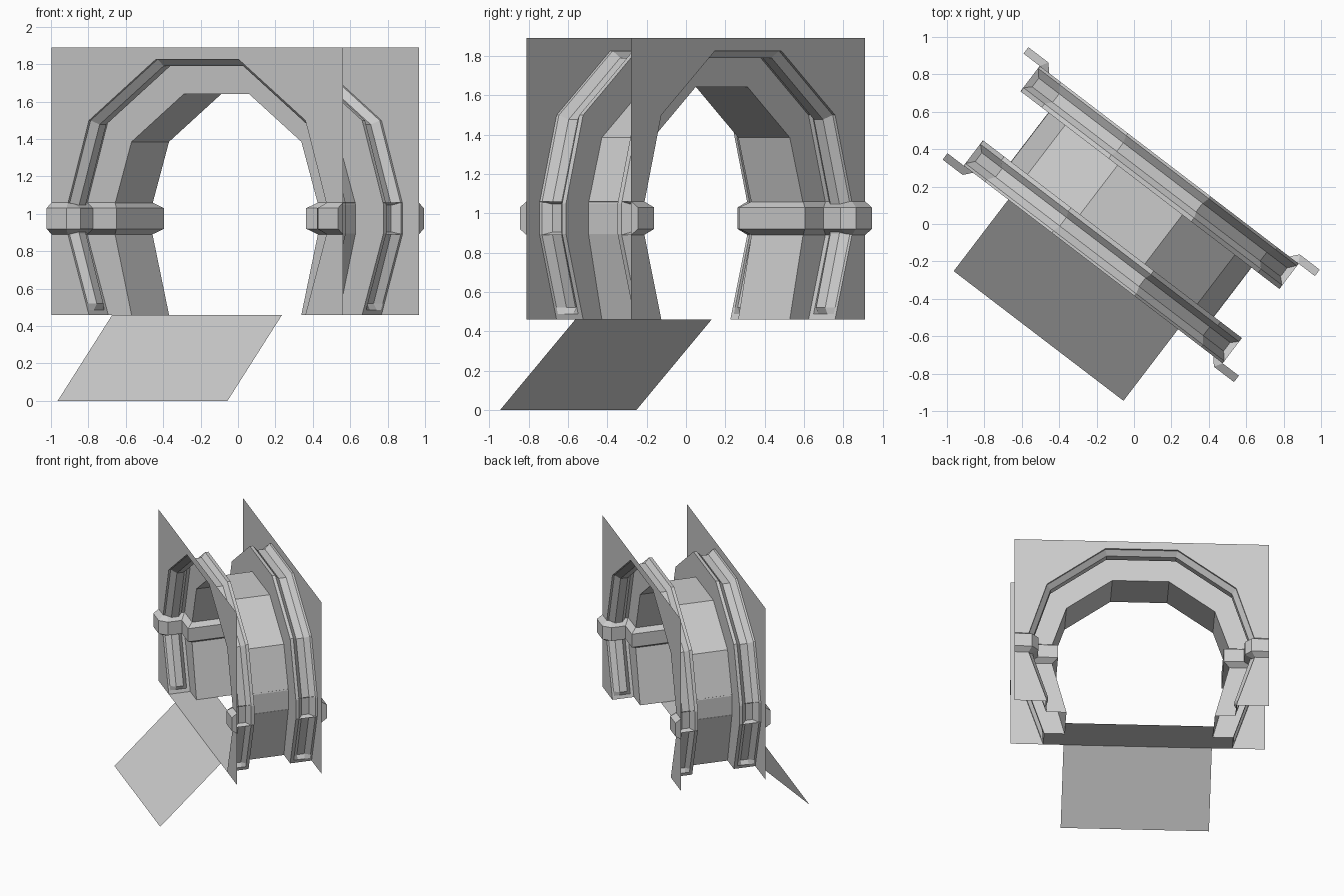
import bpy, bmesh, math
from mathutils import Matrix, Vector

if "Cube" in bpy.data.objects:
    bpy.data.objects.remove(bpy.data.objects["Cube"])

# Local frame: s along the wall, t through the passage, z up; turned into place at the end
PLACE = Matrix.Translation((-0.015, 0.05, 0)) @ Matrix.Rotation(-math.atan2(0.607, 0.795), 4, 'Z')
ZC, FLOOR, TOP = 0.97, 0.46, 1.89
HALF_W, WALL_T, ARCH_T = 0.98, 0.335, 0.165
R_OUT, R_RIB, R_IN = 0.90, 0.863, 0.706


def make(name, faces):
    bm = bmesh.new()
    for f in faces:
        bm.faces.new([bm.verts.new(PLACE @ Vector(p)) for p in f])
    bmesh.ops.remove_doubles(bm, verts=bm.verts, dist=1e-4)
    bmesh.ops.recalc_face_normals(bm, faces=bm.faces)
    me = bpy.data.meshes.new(name)
    bm.to_mesh(me)
    bm.free()
    ob = bpy.data.objects.new(name, me)
    bpy.context.collection.objects.link(ob)
    return ob


def skin(rows):
    # quads between successive rows of points
    return [(a[i], a[i + 1], b[i + 1], b[i])
            for a, b in zip(rows, rows[1:]) for i in range(len(a) - 1)
            if (Vector(a[i]) - Vector(b[i])).length > 1e-5
            or (Vector(a[i + 1]) - Vector(b[i + 1])).length > 1e-5]


# Ten-sided arch: stations from the foot to the crown, as (s, z) for a radius
def half_arch(k, r):
    foot, spring = (0.809 * r, FLOOR), (0.968 * r, 0.895)
    if k <= 2:
        z = (FLOOR, 0.487, 0.52)[k]
        f = (z - FLOOR) / (spring[1] - FLOOR)
        return foot[0] + (spring[0] - foot[0]) * f, z
    if k == 3:
        return spring
    if k == 4:
        return 0.968 * r, 1.05
    a = math.radians(36 * (k - 4))
    return r * math.cos(a), ZC + r * math.sin(a)


STATIONS = [(k, 1) for k in range(7)] + [(k, -1) for k in reversed(range(7))]


def arch_point(k, side, r, t):
    s, z = half_arch(k, r)
    return side * s, t, z


# Arch surround: reveals with a raised rib, flat rings and the barrel
half = [(R_OUT, WALL_T), (R_OUT, 0.32), (R_RIB, 0.28), (R_RIB, 0.222),
        (R_OUT, 0.19), (R_OUT, ARCH_T), (R_IN, ARCH_T)]
profile = [(r, -t) for r, t in half] + [(r, t) for r, t in reversed(half)]
rows = []
for k, side in STATIONS:
    rows.append([arch_point(k, side, R_OUT if k < 2 and r == R_RIB else r, t)
                 for r, t in profile])
make("arch_surround", skin(rows))

# Front and back wall plates with the arched opening
for name, t in (("front_wall", -WALL_T), ("back_wall", WALL_T)):
    rim = [arch_point(k, side, R_OUT, t) for k, side in STATIONS]
    outer = []
    for s, _, z in rim:
        outer.append((math.copysign(HALF_W, s), t, z))
    # widen the crown stations out to the top edge
    for i, (k, side) in enumerate(STATIONS):
        if k == 5:
            outer[i] = (side * HALF_W, t, TOP)
        elif k == 6:
            outer[i] = (rim[i][0], t, TOP)
    make(name, skin([outer, rim]))

# Impost bands wrapping both jambs at the spring line
base = [(HALF_W, 0.335), (0.871, 0.335), (0.871, 0.3), (0.871, 0.165), (0.683, 0.165)]
edge = [(HALF_W, 0.378), (0.845, 0.378), (0.795, 0.32), (0.795, 0.21), (0.638, 0.21)]


def through(path):
    return [(s, -t) for s, t in path] + [(s, t) for s, t in reversed(path)]


for name, side in (("left_band", -1), ("right_band", 1)):
    levels = [(base, 0.89), (edge, 0.92), (edge, 1.03), (base, 1.06)]
    rows = [[(side * s, t, z) for s, t in through(p)] for p, z in levels]
    faces = skin(rows)
    faces += [[r[0] for r in rows], [r[-1] for r in rows]]
    make(name, faces)

# Floor reaching halfway into the passage
w, n = 0.809 * R_OUT, 0.809 * R_IN
make("floor", [
    [(-w, -WALL_T, FLOOR), (w, -WALL_T, FLOOR), (w, -ARCH_T, FLOOR), (-w, -ARCH_T, FLOOR)],
    [(-n, -ARCH_T, FLOOR), (n, -ARCH_T, FLOOR), (n, 0, FLOOR), (-n, 0, FLOOR)]])

# Ramp down to the ground
make("ramp", [[(-n, -0.816, 0), (n, -0.816, 0), (n, -WALL_T, FLOOR), (-n, -WALL_T, FLOOR)]])
